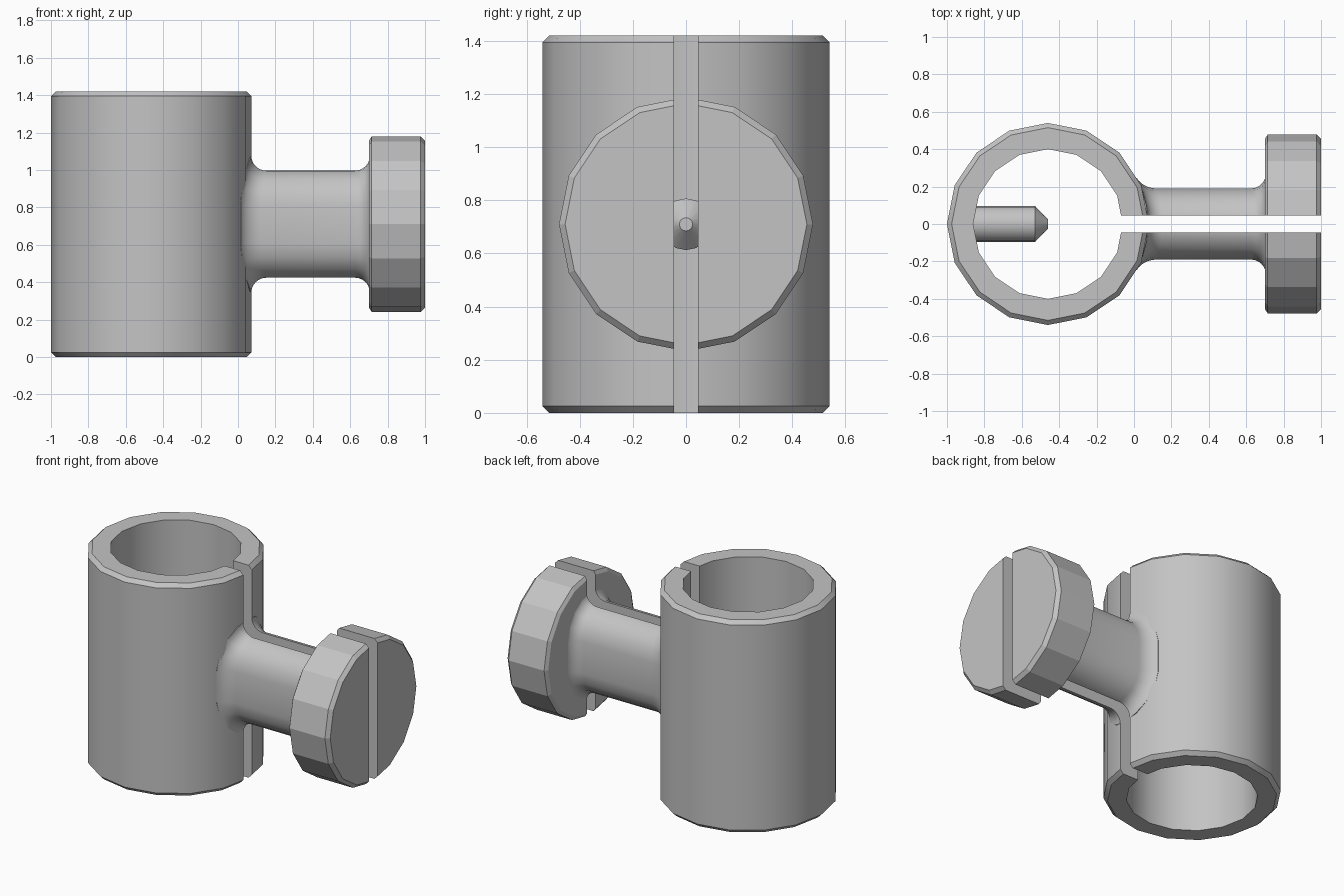
import bpy, bmesh
from math import sin, cos, pi, sqrt, radians

cube = bpy.data.objects.get("Cube")
if cube:
    bpy.data.objects.remove(cube, do_unlink=True)

grey = bpy.data.materials.new("plain grey")
grey.use_nodes = True
COLOUR = (0.55, 0.55, 0.55, 1)
grey.diffuse_color = COLOUR
grey.node_tree.nodes["Principled BSDF"].inputs["Base Color"].default_value = COLOUR

CX, MID = -0.46, 0.71        # collar axis and stem height
SIDES = 16


def build(name, rings, loop=False):
    """Skin a list of rings; cap the ends unless the rings form a loop."""
    bm = bmesh.new()
    rows = [[bm.verts.new(p) for p in ring] for ring in rings]
    n = len(rows[0])
    pairs = list(zip(rows, rows[1:])) + ([(rows[-1], rows[0])] if loop else [])
    for a, b in pairs:
        for i in range(n):
            j = (i + 1) % n
            bm.faces.new((a[i], a[j], b[j], b[i]))
    if not loop:
        bm.faces.new(rows[0])
        bm.faces.new(rows[-1])
    bmesh.ops.recalc_face_normals(bm, faces=bm.faces)
    mesh = bpy.data.meshes.new(name)
    bm.to_mesh(mesh)
    bm.free()
    mesh.materials.append(grey)
    obj = bpy.data.objects.new(name, mesh)
    bpy.context.collection.objects.link(obj)
    return obj


def activate(obj):
    bpy.ops.object.select_all(action='DESELECT')
    obj.select_set(True)
    bpy.context.view_layer.objects.active = obj


def smooth(obj):
    activate(obj)
    bpy.ops.object.shade_smooth_by_angle(angle=radians(30))


def circle(r):
    return [(r * cos(2 * pi * i / SIDES), r * sin(2 * pi * i / SIDES)) for i in range(SIDES)]


def turned_x(name, profile):
    """Solid turned about the stem axis from (radius, x) pairs."""
    return build(name, [[(x, u, MID + v) for u, v in circle(r)] for r, x in profile])


# Collar: chamfered tube
R, BORE, H, CH = 0.54, 0.40, 1.42, 0.025
profile = [(BORE, 0), (R - CH, 0), (R, CH), (R, H - CH), (R - CH, H), (BORE, H)]
collar = build("collar", [[(CX + u, v, z) for u, v in circle(r)] for r, z in profile], loop=True)

# Stem: rounded slab section, flared into the collar and the knob
FILLET, HALF_Y, FLAT = 0.08, 0.19, 0.105


def section(offset_y, offset_z):
    pts = []
    for side in (1, -1):
        for i in range(9):
            a = pi * i / 8
            pts.append((side * (HALF_Y + offset_y) * cos(a),
                        side * (FLAT + (HALF_Y + offset_z) * sin(a))))
    return pts


def wall(y):
    return CX + sqrt((R - 0.005) ** 2 - y * y)


rings = []
flare = [(FILLET * (1 - cos(t)), FILLET * (1 - sin(t))) for t in [pi / 2 * k / 6 for k in range(7)]]
for dx, off in [(-0.03, FILLET)] + flare:
    rings.append([(wall(y) + dx, y, MID + z) for y, z in section(off * 0.7, off)])
for dx, off in flare[::-1] + [(-0.03, FILLET)]:
    rings.append([(0.705 - dx, y, MID + z) for y, z in section(off, off)])
stem = build("stem", rings)

# Knob: chamfered disc
knob = turned_x("knob", [(0.455, 0.70), (0.478, 0.715), (0.478, 0.977), (0.455, 1.0)])

# Locating pin inside the collar
pin = turned_x("locating_pin", [(0.097, -0.88), (0.097, -0.53), (0.025, CX)])

# Clamping slot through collar, stem and knob
slot = build("slot_cutter", [[(x, y, z) for x, y in ((-0.3, -0.045), (1.1, -0.045), (1.1, 0.045), (-0.3, 0.045))]
                             for z in (-0.1, 1.6)])
slot.hide_render = True
for part in (collar, stem, knob):
    activate(part)
    cut = part.modifiers.new("slot", 'BOOLEAN')
    cut.operation = 'DIFFERENCE'
    cut.solver = 'EXACT'
    cut.object = slot
    bpy.ops.object.modifier_apply(modifier=cut.name)
bpy.data.objects.remove(slot, do_unlink=True)

for part in (collar, stem, pin):
    smooth(part)
